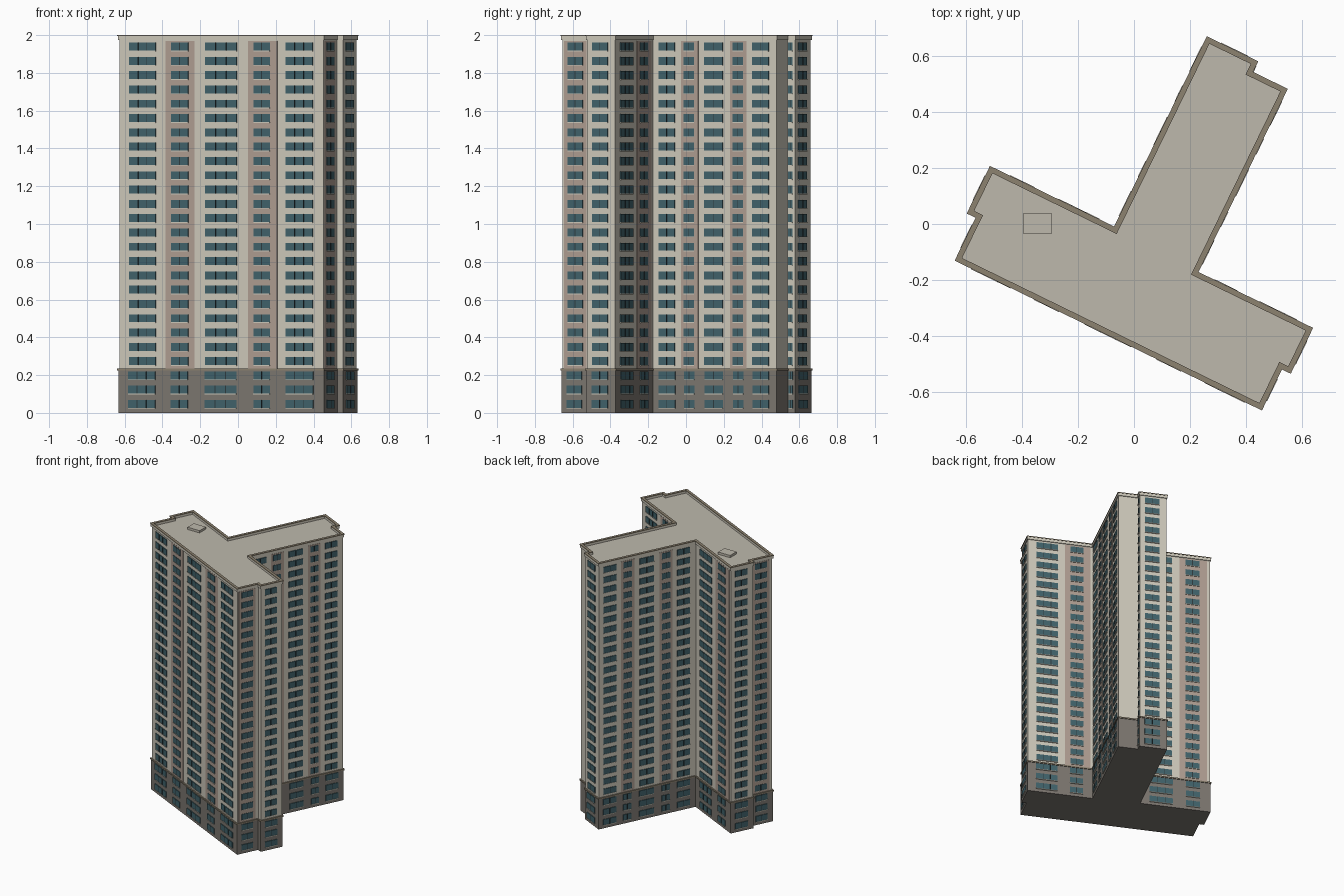
import bpy, bmesh, math
from mathutils import Vector, Matrix

if "Cube" in bpy.data.objects:
    bpy.data.objects.remove(bpy.data.objects["Cube"])


def material(name, r, g, b):
    m = bpy.data.materials.new(name)
    lin = [(c / 255 / 12.92) if c < 10 else ((c / 255 + 0.055) / 1.055) ** 2.4 for c in (r, g, b)]
    m.diffuse_color = (*lin, 1)
    m.use_nodes = True
    m.node_tree.nodes["Principled BSDF"].inputs["Base Color"].default_value = m.diffuse_color
    return m


CREAM = material("cream wall", 206, 201, 187)
ROOF = material("roof grey", 190, 185, 172)
PINK = material("taupe band", 175, 158, 146)
BASE = material("base grey", 124, 119, 112)
GLASS = material("teal glass", 64, 98, 107)
DARK = material("dark mullion", 45, 58, 62)
TRIM = material("brown trim", 140, 130, 112)

# Footprint in the building's own axes, turned onto the site
LOCAL = [(-.518, -.398), (.702, -.398), (.702, -.235), (.737, -.235), (.737, -.053),
         (.282, -.053), (.282, .674), (.144, .674), (.144, .716), (-.06, .716),
         (-.06, -.039), (-.553, -.039), (-.553, -.228), (-.518, -.228)]
TURN = Matrix.Rotation(math.radians(-26), 2)
OUTLINE = [TURN @ Vector(p) for p in LOCAL]


def inset(poly, d):
    """Move every side of a right-angled outline inward by d."""
    out = []
    for i, p in enumerate(poly):
        a = (p - poly[i - 1]).normalized()
        b = (poly[(i + 1) % len(poly)] - p).normalized()
        out.append(p + (Vector((-a.y, a.x)) + Vector((-b.y, b.x))) * d)
    return out


def finish(bm, name, mat):
    me = bpy.data.meshes.new(name)
    bm.to_mesh(me)
    bm.free()
    me.materials.append(mat)
    ob = bpy.data.objects.new(name, me)
    bpy.context.collection.objects.link(ob)
    return ob


def prism(name, poly, z0, z1, mat):
    bm = bmesh.new()
    f = bm.faces.new([bm.verts.new((p.x, p.y, z0)) for p in poly])
    top = bmesh.ops.extrude_face_region(bm, geom=[f])["geom"]
    bmesh.ops.translate(bm, verts=[v for v in top if isinstance(v, bmesh.types.BMVert)],
                        vec=(0, 0, z1 - z0))
    bmesh.ops.recalc_face_normals(bm, faces=bm.faces)
    return finish(bm, name, mat)


def ring(name, outer, inner, z0, z1, mat):
    bm = bmesh.new()
    loops = [[bm.verts.new((p.x, p.y, z)) for p in poly]
             for poly, z in ((outer, z0), (outer, z1), (inner, z1), (inner, z0))]
    n = len(outer)
    for k in range(4):
        a, b = loops[k], loops[(k + 1) % 4]
        for i in range(n):
            j = (i + 1) % n
            bm.faces.new((a[i], a[j], b[j], b[i]))
    bmesh.ops.recalc_face_normals(bm, faces=bm.faces)
    return finish(bm, name, mat)


WALL = inset(OUTLINE, 0.009)
FOOT = inset(OUTLINE, 0.005)
FLOOR, ROWS, BASE_TOP, ROOF_Z = 0.0757, 26, 0.23, 1.975

# Main masses
prism("base_storeys", FOOT, 0, BASE_TOP - 0.004, BASE)
prism("tower_walls", WALL, BASE_TOP - 0.004, ROOF_Z, CREAM)
prism("roof_deck", inset(OUTLINE, 0.018), ROOF_Z, ROOF_Z + 0.004, ROOF)
ring("base_ledge", OUTLINE, inset(OUTLINE, 0.02), BASE_TOP - 0.005, BASE_TOP + 0.005, TRIM)
ring("parapet", inset(OUTLINE, 0.003), inset(OUTLINE, 0.018), ROOF_Z, 1.994, CREAM)
ring("parapet_cap", OUTLINE, inset(OUTLINE, 0.02), 1.994, 2.0, TRIM)
hatch = [Vector(p) for p in ((-.395, -.035), (-.295, -.035), (-.295, .04), (-.395, .04))]
prism("roof_hatch", hatch, ROOF_Z, 1.996, ROOF)

# Facade layout per wall: (window spans, band spans) as fractions of the wall
wing_side = ([(.047, .18), (.253, .336), (.419, .567), (.65, .733), (.808, .939)],
             [(.228, .369), (.625, .758)])
inner_side = ([(.13, .46), (.65, .85)], [(.57, .96)])
plain_end = ([(.19, .74)], [])
banded_end = ([(.2, .74)], [(.06, .87)])
FACADES = {
    0: ([(.05, .18), (.256, .339), (.422, .576), (.659, .739), (.816, .949)],
        [(.226, .369), (.631, .774)]),
    1: banded_end, 3: plain_end, 4: inner_side, 5: wing_side, 7: ([(.13, .7)], []),
    8: plain_end, 9: wing_side, 10: inner_side, 11: plain_end, 13: banded_end,
}


def plate(bm, poly, wall, t0, t1, z0, z1, proud):
    """Thin box standing proud of one wall, open at the back."""
    a, b = poly[wall], poly[(wall + 1) % len(poly)]
    d = (b - a).normalized()
    n = Vector((d.y, -d.x)) * proud
    p, q = a.lerp(b, t0), a.lerp(b, t1)
    back = [bm.verts.new((*v, z)) for v, z in ((p, z0), (q, z0), (q, z1), (p, z1))]
    front = [bm.verts.new((*(v + n), z)) for v, z in ((p, z0), (q, z0), (q, z1), (p, z1))]
    bm.faces.new(front)
    for i in range(4):
        j = (i + 1) % 4
        bm.faces.new((back[i], back[j], front[j], front[i]))


glass, mullions, sills, bands = (bmesh.new() for _ in range(4))
for wall, (windows, strips) in FACADES.items():
    length = (WALL[(wall + 1) % len(WALL)] - WALL[wall]).length
    # Coloured vertical bands
    for t0, t1 in strips:
        plate(bands, WALL, wall, t0, t1, BASE_TOP, ROOF_Z - 0.005, 0.002)
    # Window rows with mullions and sills
    for row in range(ROWS):
        z = 0.047 + row * FLOOR
        poly = FOOT if z < BASE_TOP else WALL
        for t0, t1 in windows:
            plate(glass, poly, wall, t0, t1, z - 0.021, z + 0.021, 0.005)
            plate(sills, poly, wall, t0, t1, z - 0.025, z - 0.021, 0.007)
            panes = 2 if (t1 - t0) * length < 0.13 else 3
            half = 0.002 / length
            for k in range(1, panes):
                t = t0 + (t1 - t0) * k / panes
                plate(mullions, poly, wall, t - half, t + half, z - 0.021, z + 0.021, 0.007)
finish(bands, "facade_bands", PINK)
finish(glass, "window_panes", GLASS)
finish(mullions, "window_mullions", DARK)
finish(sills, "window_sills", CREAM)
